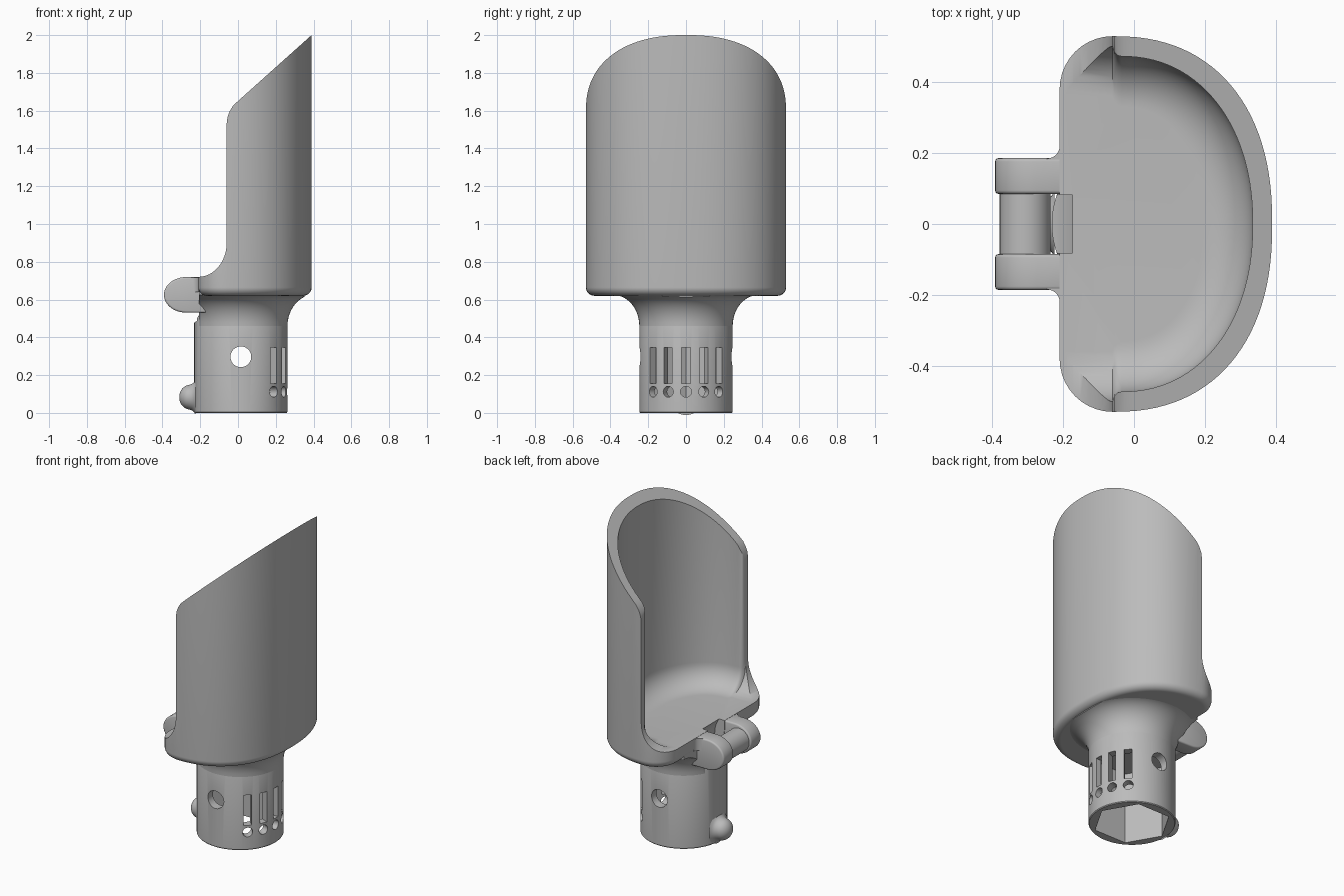
import bpy, bmesh
from math import sin, cos, pi, radians, copysign
from mathutils import Matrix

if "Cube" in bpy.data.objects:
    bpy.data.objects.remove(bpy.data.objects["Cube"])

grey = bpy.data.materials.new("plain grey")
grey.use_nodes = True
grey.diffuse_color = (0.5, 0.5, 0.5, 1)
grey.node_tree.nodes["Principled BSDF"].inputs["Base Color"].default_value = (0.5, 0.5, 0.5, 1)

AXIS_X = 0.015           # centre of the socket
PIN_X, PIN_Z = -0.307, 0.625
TURN = Matrix.Rotation(pi / 2, 4, 'X')


def add_loft(bm, rings, matrix=Matrix()):
    """Closed skin through rings of equal point count, capped at both ends."""
    rows = [[bm.verts.new(matrix @ Matrix.Translation(p).translation) for p in r] for r in rings]
    n = len(rows[0])
    for a, b in zip(rows, rows[1:]):
        for i in range(n):
            bm.faces.new((a[i], a[(i + 1) % n], b[(i + 1) % n], b[i]))
    bm.faces.new(rows[0][::-1])
    bm.faces.new(rows[-1])


def finish(name, bm):
    bmesh.ops.recalc_face_normals(bm, faces=bm.faces)
    mesh = bpy.data.meshes.new(name)
    bm.to_mesh(mesh)
    bm.free()
    mesh.materials.append(grey)
    ob = bpy.data.objects.new(name, mesh)
    bpy.context.collection.objects.link(ob)
    return ob


def loft(name, rings, matrix=Matrix()):
    bm = bmesh.new()
    add_loft(bm, rings, matrix)
    return finish(name, bm)


def circle(r, z, n=64):
    return [(r * cos(2 * pi * i / n), r * sin(2 * pi * i / n), z) for i in range(n)]


def lathe(name, profile, matrix, n=64):
    return loft(name, [circle(r, z, n) for r, z in profile], matrix)


def slab(name, profile, y0, y1):
    """Side profile in x and z, pulled along y."""
    return loft(name, [[(x, y, z) for x, z in profile] for y in (y0, y1)])


def boolean(ob, cutter, operation='DIFFERENCE', keep=False):
    mod = ob.modifiers.new("cut", 'BOOLEAN')
    mod.operation, mod.solver, mod.object = operation, 'EXACT', cutter
    bpy.context.view_layer.objects.active = ob
    bpy.ops.object.modifier_apply(modifier=mod.name)
    if not keep:
        bpy.data.objects.remove(cutter)


def smooth(ob, angle=35):
    bpy.ops.object.select_all(action='DESELECT')
    ob.select_set(True)
    bpy.context.view_layer.objects.active = ob
    bpy.ops.object.shade_smooth_by_angle(angle=radians(angle))


def half_oval(x0, a, b, z, power, n=56):
    """Right half of a slightly squared ellipse."""
    angles = [pi * (i / n - 0.5) for i in range(n + 1)]
    return [(x0 + a * max(cos(t), 0) ** (2 / power),
             copysign(b * abs(sin(t)) ** (2 / power), t), z) for t in angles]


def mirrored(oval, side):
    return oval + side + [(x, -y, z) for x, y, z in reversed(side)]


def outer(d, z):
    """Scoop outline inset by d, with rounded corners on the open side."""
    r = 0.15 - d
    arc = [(-0.06 - r * sin(t), 0.38 + r * cos(t), z) for t in (pi / 2 * i / 10 for i in range(1, 11))]
    return mirrored(half_oval(-0.06, 0.45 - d, 0.53 - d, z, 2.3), arc)


def inner(d, z):
    """Cavity outline inset by d, easing outwards and running past the open side."""
    b = 0.473 - d
    run_out = [(-0.045, b + 0.002, z), (-0.055, b + 0.011, z), (-0.061, b + 0.028, z), (-0.6, b + 0.028, z)]
    return mirrored(half_oval(-0.035, 0.37 - d, b, z, 2.15), run_out)


quarter = [pi / 2 * i / 12 for i in range(13)]

# Scoop: solid body, hollowed, then trimmed by the side profile
scoop = loft("scoop", [outer(0.045 * (1 - sin(t)), 0.62 + 0.045 * (1 - cos(t))) for t in quarter]
             + [outer(0, 2.05)])
cavity = loft("cavity_cutter", [inner(0.14 * (1 - sin(t)), 0.721 + 0.14 * (1 - cos(t))) for t in quarter]
              + [inner(0, 2.3)])
boolean(scoop, cavity)
trim = [(-0.6, 0.72)] + [(-0.21 + 0.15 * sin(t), 0.9 - 0.18 * cos(t)) for t in quarter]
trim += [(-0.06, 1.53), (-0.056, 1.565), (-0.045, 1.595), (-0.027, 1.625), (0, 1.651), (0.5, 2.099), (-0.6, 2.3)]
boolean(scoop, slab("trim_cutter", trim, -0.8, 0.8))

# Clearance groove around the hinge pin
groove = lathe("groove_cutter", [(0.165, -0.082), (0.165, 0.082)],
               Matrix.Translation((PIN_X, 0, PIN_Z)) @ TURN)
groove.hide_render = True
boolean(scoop, groove, keep=True)

# Flared neck, kept inside the scoop outline
at_axis = Matrix.Translation((AXIS_X, 0, 0))
neck = lathe("flared_neck", [(0.247 + 0.14 * (1 - cos(t)), 0.46 + 0.165 * sin(t)) for t in quarter]
             + [(0.387, 0.66)], at_axis, 96)
boolean(neck, loft("neck_cutter", [outer(0.02, 0.4), outer(0.02, 0.8)],
                   Matrix.Translation((-0.017, 0, 0))), 'INTERSECT')
boolean(neck, groove, keep=True)

# Socket tube with a hexagonal bore
tube = lathe("socket_tube", [(0.243, 0), (0.247, 0.005), (0.247, 0.495), (0.242, 0.51), (0.23, 0.525)],
             at_axis, 96)
boolean(tube, lathe("hex_cutter", [(0.2225, -0.1), (0.2225, 0.45)], at_axis, 6))
boolean(tube, groove)

# Vent slots, vent holes and the cross hole
bm = bmesh.new()
for k in range(-2, 3):
    spin = at_axis @ Matrix.Rotation(k * pi / 8, 4, 'Z')
    bmesh.ops.create_cube(bm, size=1, matrix=spin @ Matrix.Translation((0.23, 0, 0.25))
                          @ Matrix.Diagonal((0.16, 0.046, 0.19, 1)))
    add_loft(bm, [circle(0.029, 0.15, 24), circle(0.029, 0.31, 24)],
             spin @ Matrix.Translation((0, 0, 0.112)) @ Matrix.Rotation(pi / 2, 4, 'Y'))
add_loft(bm, [circle(0.055, -0.4, 40), circle(0.055, 0.4, 40)],
         Matrix.Translation((AXIS_X, 0, 0.297)) @ TURN)
boolean(tube, finish("vent_cutter", bm))

# Catch nub on the open side of the tube
nub = lathe("catch_nub", [(0.094, 0), (0.08, 0.008), (0.07, 0.02)]
            + [(0.065 * cos(t), 0.03 + 0.057 * sin(t)) for t in quarter[1:-1]] + [(0.004, 0.087)],
            Matrix.Translation((-0.224, 0, 0.083)) @ Matrix.Rotation(-pi / 2, 4, 'Y'), 40)

# Hinge lugs with a fillet into the scoop, and the pin
lug_profile = [(-0.15, 0.53), (-0.15, 0.66), (-0.19, 0.719)]
lug_profile += [(-0.275 - 0.117 * sin(t), PIN_Z + 0.094 * cos(t)) for t in (pi * i / 24 for i in range(25))]
fillet = [(-0.2, 0.18), (-0.2, 0.22)] + [(-0.245 + 0.035 * cos(t), 0.22 - 0.035 * sin(t)) for t in quarter]
fillet += [(-0.245, 0.18)]
parts = [scoop, neck, tube, nub]
for side, s in (("left", 1), ("right", -1)):
    lug = slab("hinge_lug_" + side, lug_profile, 0.085 * s, 0.186 * s)
    bevel = lug.modifiers.new("soft edges", 'BEVEL')
    bevel.width, bevel.segments, bevel.limit_method = 0.01, 3, 'ANGLE'
    bpy.context.view_layer.objects.active = lug
    bpy.ops.object.modifier_apply(modifier=bevel.name)
    web = loft("lug_fillet_" + side, [[(x, y * s, z) for x, y in fillet] for z in (0.64, 0.717)])
    parts += [lug, web]
parts.append(lathe("hinge_pin", [(0.072, -0.1), (0.072, 0.1)],
                   Matrix.Translation((PIN_X, 0, PIN_Z)) @ TURN, 48))

for ob in parts:
    smooth(ob)
